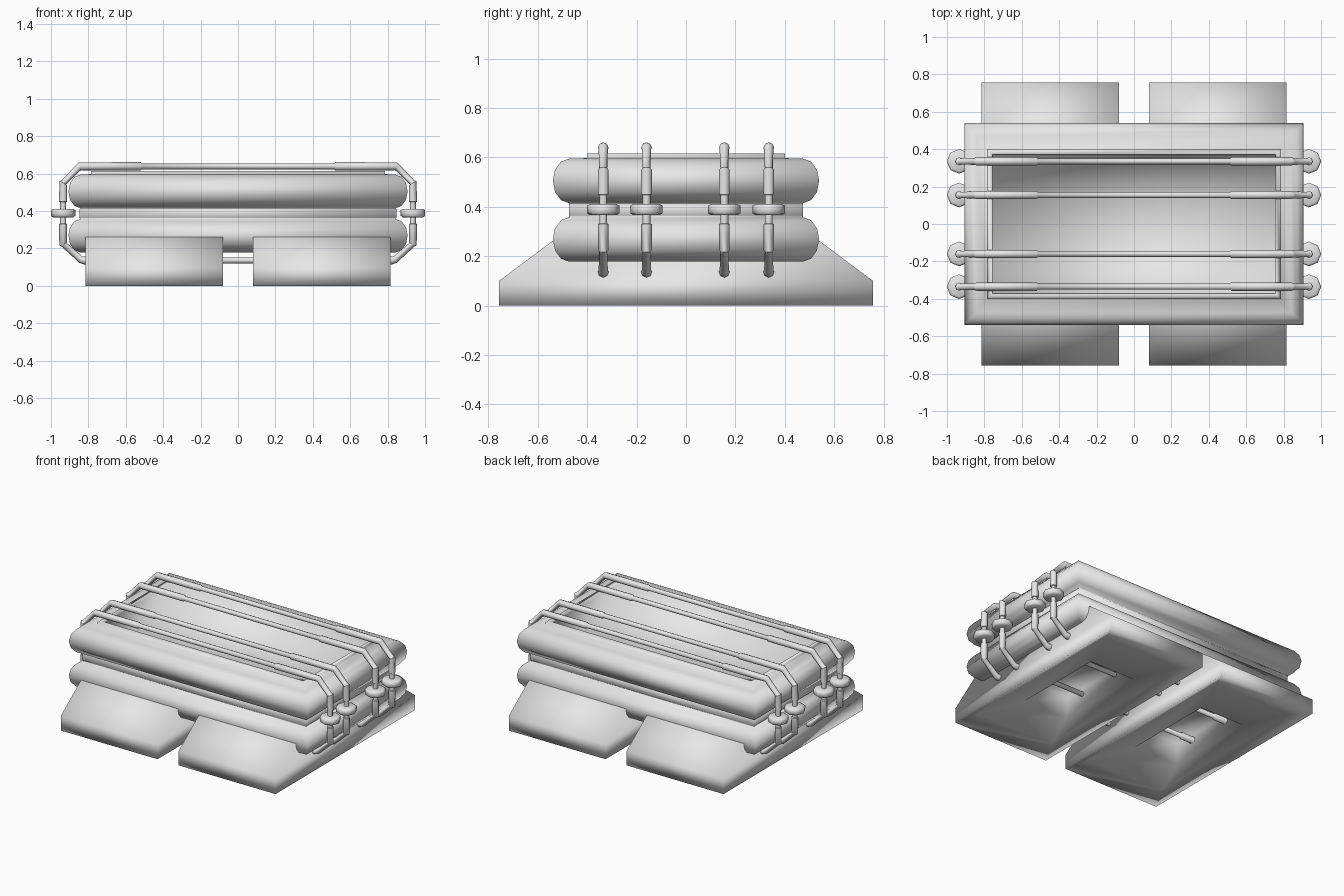
import bpy, bmesh, math

if "Cube" in bpy.data.objects:
    bpy.data.objects.remove(bpy.data.objects["Cube"])

grey = bpy.data.materials.new("light grey")
grey.diffuse_color = (0.8, 0.8, 0.8, 1)
grey.use_nodes = True
grey.node_tree.nodes["Principled BSDF"].inputs["Base Color"].default_value = grey.diffuse_color


def finish(obj, angle=40):
    obj.data.materials.clear()
    obj.data.materials.append(grey)
    bpy.ops.object.select_all(action='DESELECT')
    obj.select_set(True)
    bpy.context.view_layer.objects.active = obj
    bpy.ops.object.shade_smooth_by_angle(angle=math.radians(angle))


def add_mesh(name, bm, angle=40):
    bmesh.ops.recalc_face_normals(bm, faces=bm.faces)
    me = bpy.data.meshes.new(name)
    bm.to_mesh(me)
    bm.free()
    obj = bpy.data.objects.new(name, me)
    bpy.context.collection.objects.link(obj)
    finish(obj, angle)
    return obj


def loft(name, rings, cx=0, angle=40):
    """Stack of rectangles (half x, half y, z), capped at both ends."""
    bm = bmesh.new()
    loops = [[bm.verts.new((cx + sx * hx, sy * hy, z))
              for sx, sy in ((-1, -1), (1, -1), (1, 1), (-1, 1))]
             for hx, hy, z in rings]
    for a, b in zip(loops, loops[1:]):
        for i in range(4):
            j = (i + 1) % 4
            bm.faces.new((a[i], a[j], b[j], b[i]))
    bm.faces.new(loops[0])
    bm.faces.new(loops[-1])
    return add_mesh(name, bm, angle)


# body: two rounded slabs with a waist, then a raised rim and a sunken tray
body = []
for zc in (0.268, 0.505):
    for k in range(7):
        a = math.radians(-90 + 30 * k)
        inset = 0.066 * (1 - math.cos(a))
        body.append((0.907 - inset, 0.539 - inset, zc + 0.09 * math.sin(a)))
    if zc < 0.4:
        body += [(0.848, 0.473, 0.365), (0.848, 0.473, 0.408)]
body += [(0.785, 0.4, 0.597), (0.785, 0.4, 0.615), (0.757, 0.372, 0.615),
         (0.756, 0.37, 0.605), (0.755, 0.17, 0.45)]
loft("padded_body", body, angle=100)

# feet: sloped ends, thick underside with a deep rectangular opening
for side, cx in (("left", -0.4475), ("right", 0.4475)):
    loft(side + "_foot", [
        (0.16, 0.30, 0.172), (0.17, 0.32, 0.035), (0.30, 0.62, 0.03),
        (0.3675, 0.757, 0), (0.3675, 0.757, 0.1),
        (0.3675, 0.54, 0.262), (0.3675, 0.48, 0.268)], cx, 180)

# straps: closed loops of rod with thicker sleeves (x, z, radius)
T, S = 0.016, 0.022
half = [(0.515, 0.639, T), (0.52, 0.639, S), (0.843, 0.639, S),
        (0.85, 0.635, 0.019), (0.932, 0.552, T), (0.935, 0.55, S),
        (0.935, 0.45, S), (0.935, 0.447, T), (0.935, 0.333, T),
        (0.935, 0.33, S), (0.935, 0.225, S), (0.93, 0.22, T),
        (0.84, 0.14, 0.019), (0.82, 0.136, S), (0.52, 0.136, S),
        (0.515, 0.136, T)]
path = half + [(-x, z, r) for x, z, r in reversed(half)]
for n, y in enumerate((-0.335, -0.16, 0.155, 0.335)):
    cu = bpy.data.curves.new("strap", 'CURVE')
    cu.dimensions = '3D'
    cu.bevel_depth = 1
    cu.bevel_resolution = 2
    sp = cu.splines.new('POLY')
    sp.points.add(len(path) - 1)
    for p, (x, z, r) in zip(sp.points, path):
        p.co = (x, y, z, 1)
        p.radius = r
    sp.use_cyclic_u = True
    obj = bpy.data.objects.new("strap_%d" % n, cu)
    bpy.context.collection.objects.link(obj)
    bpy.ops.object.select_all(action='DESELECT')
    obj.select_set(True)
    bpy.context.view_layer.objects.active = obj
    bpy.ops.object.convert(target='MESH')
    finish(bpy.context.object, 50)

    # eight-sided buckles at both ends of the strap
    for s in (-1, 1):
        bm = bmesh.new()
        prev = None
        for r, z in ((0.054, 0.366), (0.065, 0.374), (0.066, 0.404),
                     (0.054, 0.411)):
            ring = [bm.verts.new((s * (0.935 + r * math.cos(math.pi * i / 4)),
                                  y + r * math.sin(math.pi * i / 4), z))
                    for i in range(8)]
            if prev:
                for i in range(8):
                    j = (i + 1) % 8
                    bm.faces.new((prev[i], prev[j], ring[j], ring[i]))
            else:
                bm.faces.new(ring)
            prev = ring
        bm.faces.new(prev)
        add_mesh("buckle_%d_%s" % (n, "right" if s > 0 else "left"), bm, 60)
